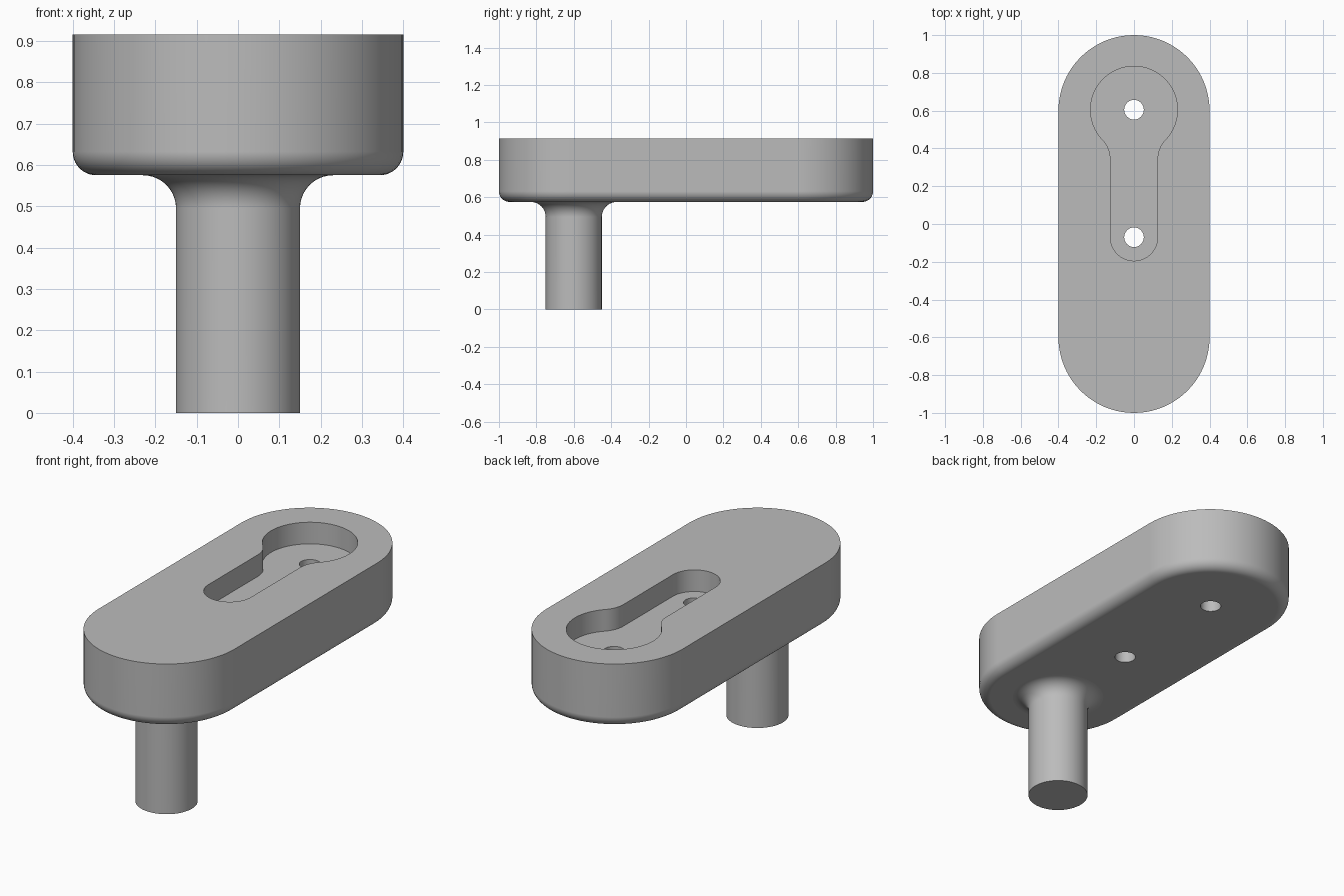
import bpy
import bmesh
from math import sin, cos, pi, sqrt, atan2, radians

default = bpy.data.objects.get("Cube")
if default:
    bpy.data.objects.remove(default, do_unlink=True)

BOTTOM, TOP, FLOOR = 0.575, 0.915, 0.80
END = 0.6             # centre of the rounded ends
HOLES = (0.605, -0.07)

grey = bpy.data.materials.new("plain grey")
grey.use_nodes = True
grey.diffuse_color = (0.5, 0.5, 0.5, 1)
grey.node_tree.nodes["Principled BSDF"].inputs["Base Color"].default_value = (0.5, 0.5, 0.5, 1)


def arc(cx, cy, r, a0, a1, n):
    return [(cx + r * cos(a0 + (a1 - a0) * i / n),
             cy + r * sin(a0 + (a1 - a0) * i / n)) for i in range(n + 1)]


def stadium(r):
    return arc(0, END, r, 0, pi, 40) + arc(0, -END, r, pi, 2 * pi, 40)


def loft(name, rings):
    """Closed solid through (outline, z) rings, listed from bottom to top."""
    bm = bmesh.new()
    loops = [[bm.verts.new((x, y, z)) for x, y in pts] for pts, z in rings]
    for low, high in zip(loops, loops[1:]):
        for i in range(len(low)):
            j = (i + 1) % len(low)
            bm.faces.new((low[i], low[j], high[j], high[i]))
    bm.faces.new(loops[0][::-1])
    bm.faces.new(loops[-1])
    bmesh.ops.recalc_face_normals(bm, faces=bm.faces)
    mesh = bpy.data.meshes.new(name)
    bm.to_mesh(mesh)
    bm.free()
    mesh.materials.append(grey)
    obj = bpy.data.objects.new(name, mesh)
    bpy.context.collection.objects.link(obj)
    return obj


def activate(obj):
    bpy.ops.object.select_all(action='DESELECT')
    obj.select_set(True)
    bpy.context.view_layer.objects.active = obj


def cut(obj, cutter):
    activate(obj)
    mod = obj.modifiers.new("cut", 'BOOLEAN')
    mod.operation, mod.solver, mod.object = 'DIFFERENCE', 'EXACT', cutter
    bpy.ops.object.modifier_apply(modifier=mod.name)
    bpy.data.objects.remove(cutter, do_unlink=True)


def finish(obj):
    activate(obj)
    bpy.ops.object.shade_smooth_by_angle(angle=radians(30))
    mod = obj.modifiers.new("flat faces", 'WEIGHTED_NORMAL')
    mod.keep_sharp = True


# Arm: rounded-end bar with a rounded lower edge
edge = 0.057
steps = [i * pi / 20 for i in range(11)]
arm = loft("arm", [(stadium(0.4 - edge * (1 - sin(a))), BOTTOM + edge * (1 - cos(a)))
                   for a in steps] + [(stadium(0.4), TOP)])

# Keyhole pocket: round head blended into a narrow slot
head, slot, blend = 0.23, 0.125, 0.144
bx = slot + blend
by = HOLES[0] - sqrt((head + blend) ** 2 - bx ** 2)
turn = atan2(by - HOLES[0], bx)
half = (arc(0, HOLES[1], slot, -pi / 2, 0, 16)
        + arc(bx, by, blend, pi, turn + pi, 12)
        + arc(0, HOLES[0], head, turn, pi / 2, 40)[1:])
outline = half + [(-x, y) for x, y in half[-2:0:-1]]
cut(arm, loft("pocket_cutter", [(outline, FLOOR), (outline, TOP + 0.1)]))

# Two screw holes through the pocket floor
for y in HOLES:
    ring = arc(0, y, 0.052, 0, 2 * pi, 32)[:-1]
    cut(arm, loft("hole_cutter", [(ring, BOTTOM - 0.1), (ring, FLOOR + 0.05)]))
finish(arm)

# Post: cylinder flaring into the underside of the arm
flare, radius = 0.08, 0.15


def circle(r):
    return arc(0, -END, r, 0, 2 * pi, 64)[:-1]


post = loft("post", [(circle(radius), 0)]
            + [(circle(radius + flare * (1 - cos(a))), BOTTOM - flare * (1 - sin(a)))
               for a in steps]
            + [(circle(radius + flare), BOTTOM + 0.02)])
finish(post)
